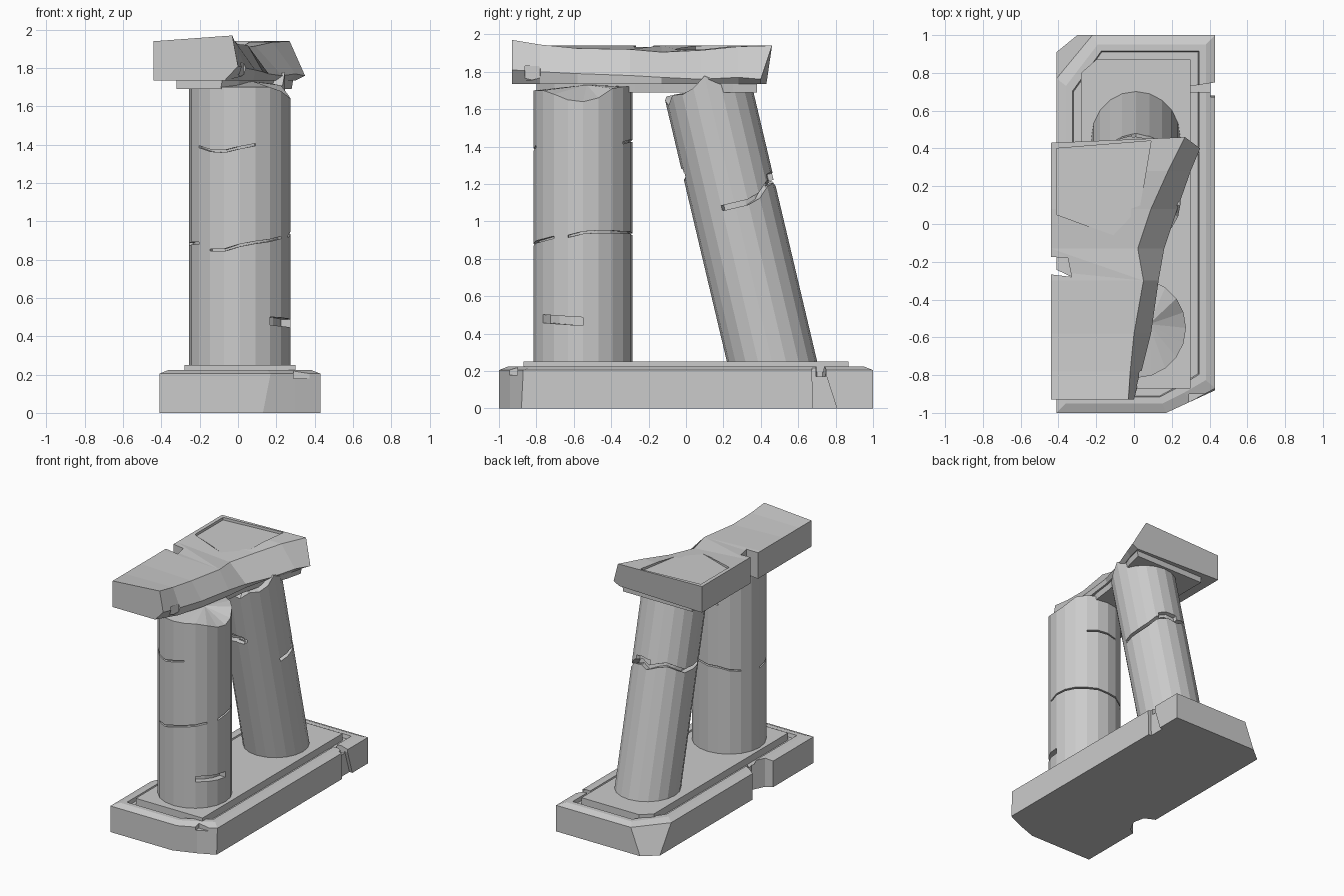
import bpy, bmesh, math
from mathutils import Matrix, Vector

if "Cube" in bpy.data.objects:
    bpy.data.objects.remove(bpy.data.objects["Cube"])

N = 20  # facets per column


def loft(name, rings, poke_top=None):
    """Skin a list of equal-length point rings, closed by end caps."""
    bm = bmesh.new()
    vs = [[bm.verts.new(p) for p in ring] for ring in rings]
    n = len(rings[0])
    for a, b in zip(vs, vs[1:]):
        for i in range(n):
            j = (i + 1) % n
            bm.faces.new((a[i], a[j], b[j], b[i]))
    bm.faces.new(vs[0][::-1])
    if poke_top:
        c = bm.verts.new(poke_top)
        for i in range(n):
            bm.faces.new((vs[-1][i], vs[-1][(i + 1) % n], c))
    else:
        bm.faces.new(vs[-1])
    bmesh.ops.recalc_face_normals(bm, faces=bm.faces)
    me = bpy.data.meshes.new(name)
    bm.to_mesh(me)
    bm.free()
    ob = bpy.data.objects.new(name, me)
    bpy.context.collection.objects.link(ob)
    return ob


def prism(name, outline, z0, z1):
    return loft(name, [[(x, y, z) for x, y in outline] for z in (z0, z1)])


def cut(ob, cutter):
    cutter.hide_render = True
    m = ob.modifiers.new("chip", 'BOOLEAN')
    m.operation = 'DIFFERENCE'
    m.solver = 'EXACT'
    m.object = cutter
    bpy.context.view_layer.objects.active = ob
    bpy.ops.object.modifier_apply(modifier=m.name)
    bpy.data.objects.remove(cutter)


def rim(k, r, z):
    a = 2 * math.pi * k / N
    return (r * math.cos(a), r * math.sin(a), z)


def column(name, r, z0, top, jag, centre):
    """Faceted shaft; jag maps facet corner -> height change of the broken top."""
    return loft(name, [[rim(k, r, z0) for k in range(N)],
                       [rim(k, r, top + jag.get(k, 0)) for k in range(N)]],
                poke_top=centre)


def crack(ob, r, k0, heights, h=0.006, depth=0.02):
    rings = []
    for i, z in enumerate(heights):
        k = k0 + i
        rings.append([rim(k, r - depth, z - h), rim(k, r + .05, z - h),
                      rim(k, r + .05, z + h), rim(k, r - depth, z + h)])
    cut(ob, loft("crack_cutter", rings))


# Base block with raised rim and sunken channel
low = [(-.41, -1), (.13, -1), (.3, -.94), (.43, -.88), (.43, 1), (-.3, 1), (-.41, .91)]
high = [(-.41, -1), (.17, -1), (.3, -.94), (.43, -.87), (.43, 1), (-.22, 1), (-.41, .77)]


def inset(d, z):
    return [(.01 + (x - .01) * (1 - d / .42), y * (1 - d), z) for x, y in high]


base = loft("base_block", [[(x, y, 0) for x, y in low], inset(0, .205),
                           inset(.05, .225), inset(.085, .225), inset(.09, .195)])
plinth = prism("plinth_slab", [(-.28, -.87), (.30, -.87), (.30, .87), (-.2, .87), (-.28, .8)],
               .15, .25)

# Missing pieces of the base: left gap, right fracture, small front nick
cut(base, prism("gap_cutter", [(-.5, -.55), (-.36, -.47), (-.31, -.37), (-.33, -.28), (-.5, -.2)],
                -.1, .4))
cut(base, loft("fracture_cutter", [[(.405, .68, -.01), (.5, .68, -.01), (.5, .81, -.01), (.405, .81, -.01)],
                                   [(.405, .67, .3), (.5, .67, .3), (.5, .71, .3), (.405, .71, .3)]]))
cut(base, prism("rim_cutter", [(.3, .7), (.5, .69), (.5, .76), (.3, .73)], .17, .3))
cut(base, prism("nick_cutter", [(.29, -1), (.38, -1), (.38, -.9), (.29, -.9)], .18, .3))

# Upright column, chipped on its right side
R1 = .265
upright = column("upright_column", R1, .2, 1.70,
                 {0: -.06, 1: -.04, 2: .01, 3: .02, 4: .02, 5: .02, 17: 0, 18: -.02, 19: -.05},
                 (.07, .02, 1.73))
crack(upright, R1, -8, [1.39, 1.37, 1.365, 1.385, 1.40])
crack(upright, R1, 3, [1.42, 1.43, 1.43, 1.42])
crack(upright, R1, -10, [.88, .885, .885])
crack(upright, R1, -7, [.85, .85, .875, .89, .90, .915])
crack(upright, R1, -1, [.92, .94, .945, .945, .94, .94, .93, .93, .91, .9])
crack(upright, R1, -3, [.48, .475, .47, .465], h=.022, depth=.05)
upright.location = (.01, -.55, 0)

# Leaning column with a broken joint
R2 = .235
leaning = column("leaning_column", R2, -.07, 1.49,
                 {0: .08, 1: .03, 2: .01, 12: -.02, 14: .02, 16: -.03, 17: .02, 18: .01, 19: .03},
                 (0, 0, 1.50))
crack(leaning, R2, -1, [.86, .86, .86, .88, .93, .95, .92, .95, .97, .95, .93,
                        .95, .97, 1, 1.03, 1.06, 1.08, 1.08], h=.014, depth=.045)
for k, z in ((15, 1.08), (4.6, .95)):
    crack(leaning, R2, k - 1.3, [z, z + .01, z], h=.03, depth=.03)
leaning.rotation_euler.x = math.radians(13.3)
leaning.location = (.01, .46, .25)

# Lintel: stations of (y, top x, top z, mid x, mid z, bottom x) along the broken edge
stations = [(-.93, -.03, 1.97, 0, 1.81, -.07),
            (-.78, -.02, 1.945, .04, 1.80, .02),
            (-.58, 0, 1.925, .09, 1.79, .08),
            (-.30, .05, 1.92, .13, 1.78, .13),
            (-.13, .02, 1.905, .16, 1.77, .15),
            (.08, .09, 1.915, .23, 1.76, .20),
            (.28, .18, 1.935, .30, 1.77, .27),
            (.43, .27, 1.94, .35, 1.76, .30)]
rings = []
for y, tx, tz, mx, mz, bx in stations:
    e = .03 if y > .4 else 0
    rings.append([(-.44, y, 1.735), (-.44, y, 1.94), (tx, y + e, tz),
                  (mx, y - e, mz), (bx, y - e, 1.735)])
lintel = loft("lintel", rings)
cut(lintel, prism("side_notch_cutter", [(-.5, -.26), (-.33, -.28), (-.35, -.18), (-.5, -.17)], 1.6, 2.1))
cut(lintel, prism("panel_cutter", [(-.41, .05), (0, -.1), (.09, .44), (-.41, .4)], 1.92, 2.1))
cut(lintel, prism("front_chip_cutter", [(.0, -.86), (.12, -.86), (.12, -.76), (.03, -.78)], 1.6, 1.83))

# Shallow slab on the underside of the lintel
soffit = []
for y, tx, tz, mx, mz, bx in stations:
    y = max(-.8, min(.38, y * .9))
    soffit.append([(-.32, y, 1.69), (-.32, y, 1.75), (bx - .01, y, 1.75), (bx - .02, y, 1.69)])
loft("lintel_underside", soffit)
